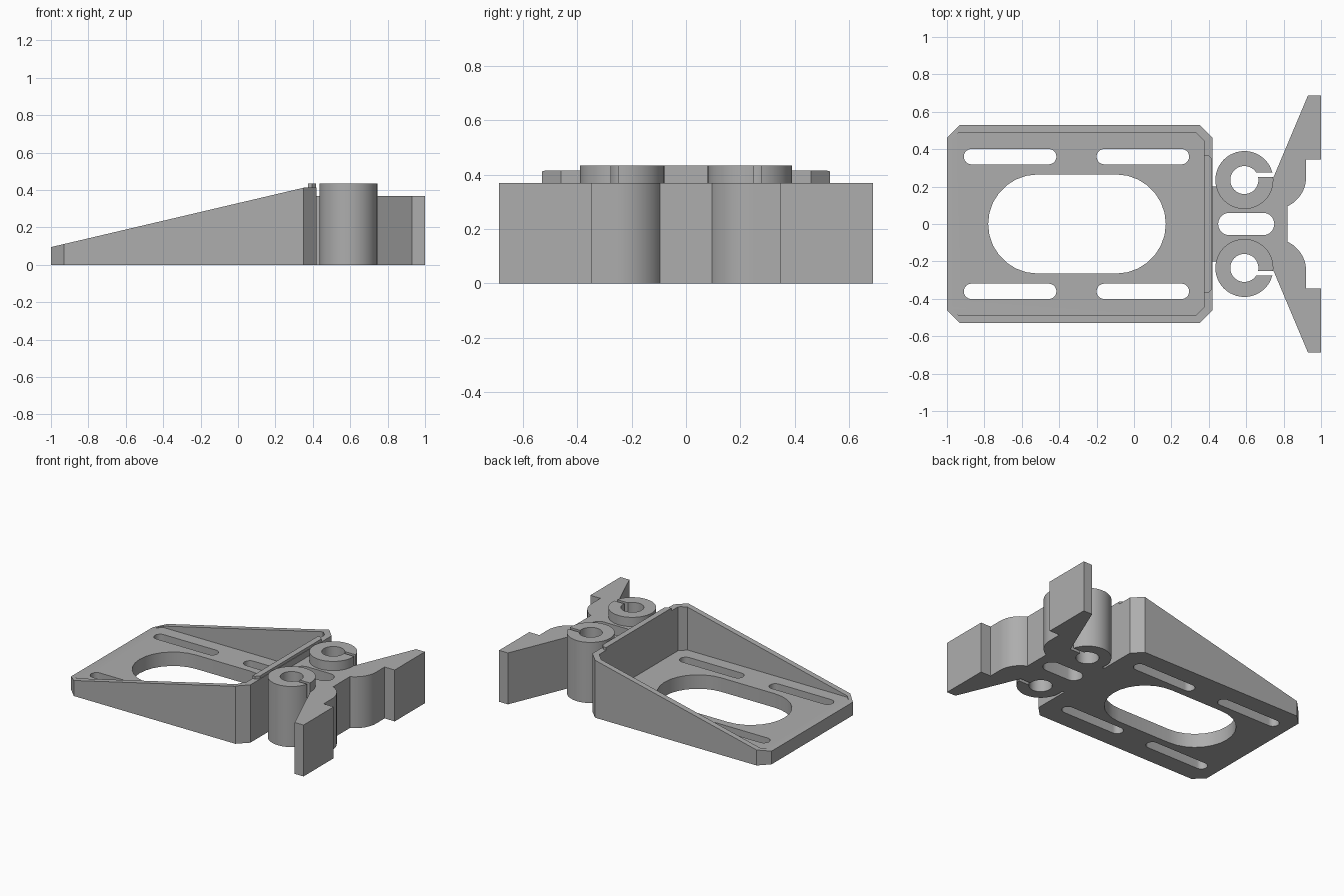
import bpy, bmesh
from math import sin, cos, pi, radians

if "Cube" in bpy.data.objects:
    bpy.data.objects.remove(bpy.data.objects["Cube"])

grey = bpy.data.materials.new("plain grey")
grey.use_nodes = True
grey.diffuse_color = (0.42, 0.42, 0.42, 1)
grey.node_tree.nodes["Principled BSDF"].inputs["Base Color"].default_value = grey.diffuse_color


def prism(name, outline, low, high, along_y=False):
    """Extrude a closed 2D outline along z, or along y for side profiles."""
    bm = bmesh.new()
    place = (lambda a, b, h: (a, h, b)) if along_y else (lambda a, b, h: (a, b, h))
    face = bm.faces.new([bm.verts.new(place(a, b, low)) for a, b in outline])
    top = bmesh.ops.extrude_face_region(bm, geom=[face])["geom"]
    moved = [v for v in top if isinstance(v, bmesh.types.BMVert)]
    step = high - low
    bmesh.ops.translate(bm, verts=moved, vec=(0, step, 0) if along_y else (0, 0, step))
    bmesh.ops.recalc_face_normals(bm, faces=bm.faces)
    mesh = bpy.data.meshes.new(name)
    bm.to_mesh(mesh)
    bm.free()
    obj = bpy.data.objects.new(name, mesh)
    bpy.context.collection.objects.link(obj)
    return obj


def combine(target, other, operation="DIFFERENCE"):
    """Apply one boolean and remove the helper."""
    other.hide_render = True
    mod = target.modifiers.new("boolean", "BOOLEAN")
    mod.operation, mod.solver, mod.object = operation, "EXACT", other
    bpy.context.view_layer.objects.active = target
    bpy.ops.object.modifier_apply(modifier=mod.name)
    bpy.data.objects.remove(other)


def arc(cx, cy, r, start, end, steps):
    turns = [radians(start + (end - start) * i / steps) for i in range(steps + 1)]
    return [(cx + r * cos(t), cy + r * sin(t)) for t in turns]


def circle(cx, cy, r, steps=48):
    return arc(cx, cy, r, 0, 360, steps)[:-1]


def slot(x0, x1, y, r, steps=16):
    return arc(x1 - r, y, r, -90, 90, steps) + arc(x0 + r, y, r, 90, 270, steps)


def box(x0, x1, y0, y1):
    return [(x0, y0), (x1, y0), (x1, y1), (x0, y1)]


def chamfered(x0, x1, y, c):
    half = [(x1 - c, -y), (x1, c - y), (x1, y - c), (x1 - c, y)]
    return half + [(x0 + c, y), (x0, y - c), (x0, c - y), (x0 + c, -y)]


def finish(obj):
    obj.data.materials.clear()
    obj.data.materials.append(grey)
    bpy.ops.object.select_all(action="DESELECT")
    obj.select_set(True)
    bpy.context.view_layer.objects.active = obj
    bpy.ops.object.shade_smooth_by_angle(angle=radians(25))


# Wedge tray: chamfered block, sloping rim, hollow inside
tray = prism("wedge_tray", chamfered(-1, 0.42, 0.53, 0.07), 0, 0.6)
slope = [(-1.1, 0.071), (0.36, 0.414), (0.6, 0.414), (0.6, 1), (-1.1, 1)]
combine(tray, prism("slope_cutter", slope, -1, 1, along_y=True))
combine(tray, prism("cavity_cutter", chamfered(-0.98, 0.375, 0.49, 0.045), 0.1, 1))

# Floor openings
combine(tray, prism("oval_cutter", slot(-0.78, 0.17, 0, 0.265, 14), -1, 1))
for y in (-0.36, 0.36):
    for x in (-0.91, -0.2):
        combine(tray, prism("slot_cutter", slot(x, x + 0.495, y, 0.041), -1, 1))
finish(tray)

# Raised lip on the tall wall
lip = [(0.375, -0.37), (0.395, -0.37), (0.417, -0.348),
       (0.417, 0.348), (0.395, 0.37), (0.375, 0.37)]
finish(prism("wall_lip", lip, 0.414, 0.434))

# Connector with two flared wings
half = [(0.82, 0.095)] + arc(0.75, 0.25, 0.17, -62, 0, 14)
half += [(0.92, 0.345), (1, 0.345), (1, 0.687), (0.93, 0.687),
         (0.746, 0.25), (0.62, 0.25), (0.52, 0.2), (0.42, 0.2)]
clip = prism("winged_clip", half + [(x, -y) for x, y in reversed(half)], 0, 0.368)

# Split sockets on both sides
for side in (-1, 1):
    y = side * 0.235
    combine(clip, prism("socket", circle(0.59, y, 0.155), 0, 0.434), "UNION")
    combine(clip, prism("bore_cutter", circle(0.59, y, 0.075), -1, 1))
    gap = sorted((side * 0.25, side * 0.275))
    combine(clip, prism("split_cutter", box(0.6, 0.7455, *gap), -1, 1))
combine(clip, prism("centre_slot_cutter", slot(0.45, 0.75, 0, 0.06), -1, 1))
finish(clip)
